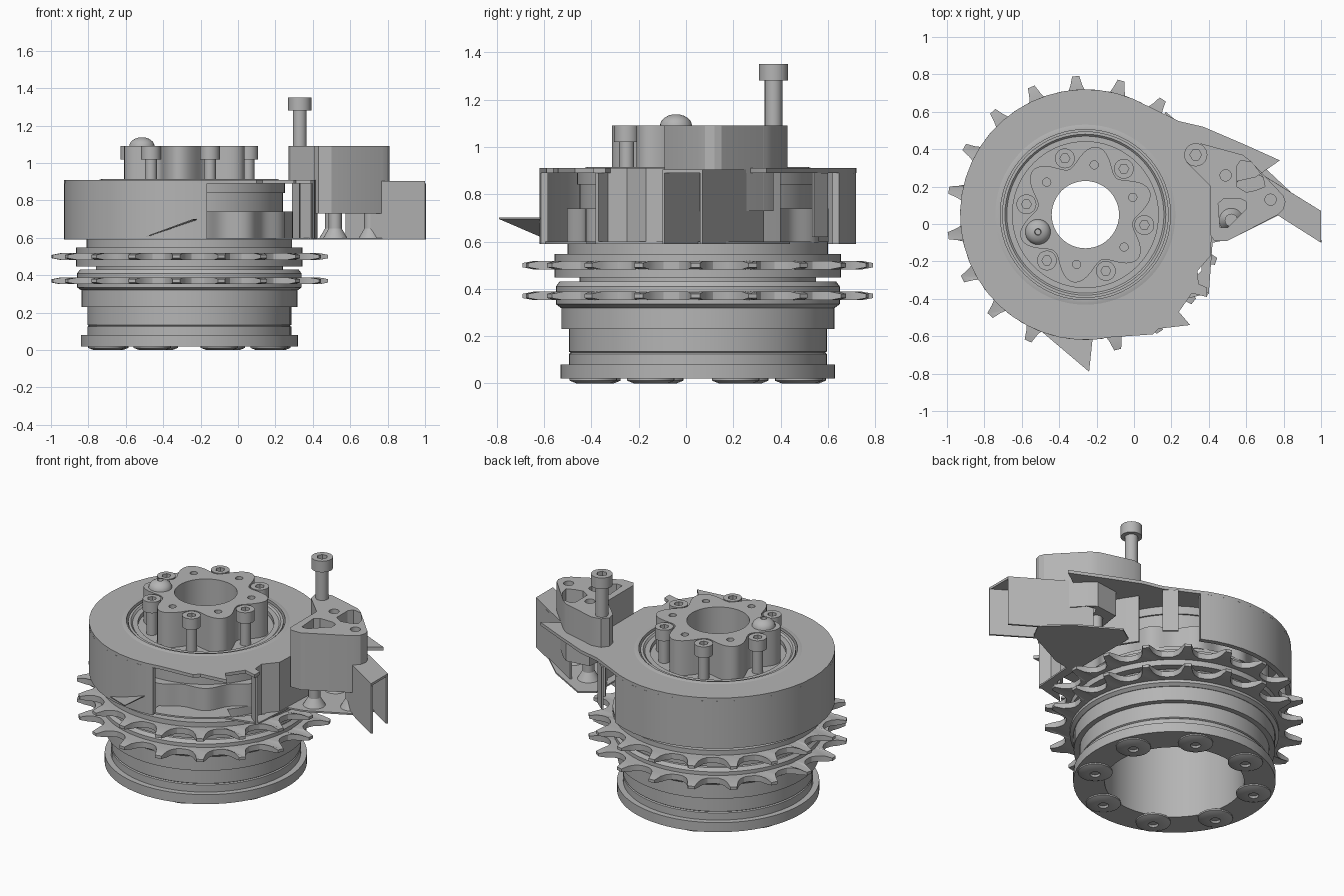
import bpy, bmesh
from math import sin, cos, pi, radians, hypot
from mathutils import Vector

cube = bpy.data.objects.get("Cube")
if cube:
    bpy.data.objects.remove(cube, do_unlink=True)

CX, CY = -0.26, 0.05          # main axis of the assembly

steel = bpy.data.materials.new("grey_steel")
steel.use_nodes = True
GREY = (0.46, 0.46, 0.46, 1)
steel.diffuse_color = GREY
steel.node_tree.nodes["Principled BSDF"].inputs["Base Color"].default_value = GREY


def finish(name, mesh):
    """Weld, orient, shade and link a mesh."""
    bm = bmesh.new()
    bm.from_mesh(mesh)
    bmesh.ops.remove_doubles(bm, verts=bm.verts, dist=0.0002)
    bmesh.ops.recalc_face_normals(bm, faces=bm.faces)
    bm.to_mesh(mesh)
    bm.free()
    mesh.materials.clear()
    mesh.materials.append(steel)
    ob = bpy.data.objects.new(name, mesh)
    bpy.context.collection.objects.link(ob)
    bpy.ops.object.select_all(action='DESELECT')
    ob.select_set(True)
    bpy.context.view_layer.objects.active = ob
    bpy.ops.object.shade_smooth_by_angle(angle=radians(25))
    return ob


def plate(name, loops, z0, z1):
    """Extrude a flat outline; further loops become holes."""
    cu = bpy.data.curves.new(name, 'CURVE')
    cu.dimensions = '2D'
    cu.fill_mode = 'BOTH'
    cu.extrude = (z1 - z0) / 2
    for loop in loops:
        sp = cu.splines.new('POLY')
        sp.points.add(len(loop) - 1)
        for p, (x, y) in zip(sp.points, loop):
            p.co = (x, y, 0, 1)
        sp.use_cyclic_u = True
    tmp = bpy.data.objects.new(name + "_outline", cu)
    bpy.context.collection.objects.link(tmp)
    deps = bpy.context.evaluated_depsgraph_get()
    mesh = bpy.data.meshes.new_from_object(tmp.evaluated_get(deps))
    bpy.data.objects.remove(tmp, do_unlink=True)
    for v in mesh.vertices:
        v.co.z += (z0 + z1) / 2
    return finish(name, mesh)


def lathe(name, profile, x=CX, y=CY, n=72):
    """Spin a closed (radius, height) profile about a vertical axis."""
    bm = bmesh.new()
    rings = [[bm.verts.new((x + r * cos(2 * pi * i / n), y + r * sin(2 * pi * i / n), z))
              for r, z in profile] for i in range(n)]
    m = len(profile)
    for i in range(n):
        a, b = rings[i], rings[(i + 1) % n]
        for j in range(m):
            k = (j + 1) % m
            bm.faces.new((a[j], b[j], b[k], a[k]))
    bmesh.ops.dissolve_degenerate(bm, dist=0.0001, edges=bm.edges)
    mesh = bpy.data.meshes.new(name)
    bm.to_mesh(mesh)
    bm.free()
    return finish(name, mesh)


def polar(r, deg, x=CX, y=CY):
    return (x + r * cos(radians(deg)), y + r * sin(radians(deg)))


def arc(r, a0, a1, n, x=CX, y=CY):
    return [polar(r, a0 + (a1 - a0) * i / n, x, y) for i in range(n + 1)]


def circle(r, x=CX, y=CY, n=48):
    return arc(r, 0, 360, n, x, y)[:-1]


def wave(mid, amp, count, phase, n=180):
    return [polar(mid + amp * cos(count * radians(a - phase)), a)
            for a in (360 * i / n for i in range(n))]


def wall(name, pts, t, z0, z1):
    """Thin upright wall along a path, thickened to its left."""
    inner = []
    for i, p in enumerate(pts):
        d = Vector(pts[min(i + 1, len(pts) - 1)]) - Vector(pts[max(i - 1, 0)])
        d.normalize()
        inner.append((p[0] - d.y * t, p[1] + d.x * t))
    return plate(name, [pts + inner[::-1]], z0, z1)


def socket_bolt(name, x, y, z0, z1, top, r):
    """Cap screw with a hexagonal socket."""
    lathe(name + "_shaft", [(0, z0), (r * 0.6, z0), (r * 0.6, z1), (0, z1)], x, y, 20)
    lathe(name + "_head_base", [(0, z1), (r, z1), (r, top - 0.04), (0, top - 0.04)], x, y, 28)
    plate(name + "_head", [circle(r, x, y, 28), circle(r * 0.5, x, y, 6)], top - 0.04, top)


# Lower drum with flange, grooves and open bore
lathe("drum", [(0.40, 0.02), (0.58, 0.02), (0.58, 0.08), (0.545, 0.08), (0.545, 0.125),
               (0.538, 0.13), (0.545, 0.135), (0.545, 0.23), (0.577, 0.23), (0.577, 0.32),
               (0.58, 0.32), (0.60, 0.335), (0.60, 0.41), (0.585, 0.43), (0.50, 0.43),
               (0.50, 0.447), (0.605, 0.447), (0.605, 0.548), (0.55, 0.548), (0.55, 0.60),
               (0.40, 0.60)])

# Countersunk screws under the flange
for i in range(8):
    x, y = polar(0.47, 20 + 45 * i)
    lathe(f"foot_screw_{i}", [(0, 0.012), (0.025, 0.012), (0.03, 0), (0.07, 0),
                              (0.10, 0.012), (0.10, 0.022), (0, 0.022)], x, y, 28)

# Two toothed chain wheels
TEETH = 19
for name, z in (("lower_chain_wheel", 0.37), ("upper_chain_wheel", 0.50)):
    tooth = [(-9.47, 0.632), (-6.5, 0.637), (-4, 0.66), (-2.6, 0.695), (-1.5, 0.742),
             (1.5, 0.742), (2.6, 0.695), (4, 0.66), (6.5, 0.637)]
    rim = [polar(r, 94 + 360 * i / TEETH + a) for i in range(TEETH) for a, r in tooth]
    ob = plate(name, [rim, circle(0.55)], z - 0.018, z + 0.018)
    for v in ob.data.vertices:          # taper the tooth tips
        if hypot(v.co.x - CX, v.co.y - CY) > 0.72:
            v.co.z = z + (v.co.z - z) * 0.5

# Inner core above the drum
lathe("core", [(0.18, 0.55), (0.50, 0.55), (0.50, 0.85), (0.44, 0.85), (0.44, 0.87), (0.18, 0.87)])
plate("scalloped_flange", [wave(0.535, 0.02, 12, 5), circle(0.45)], 0.595, 0.74)
lathe("seal_ring", [(0.39, 0.86), (0.445, 0.86), (0.445, 0.905), (0.43, 0.905), (0.42, 0.895), (0.39, 0.895)])
lathe("housing_lip", [(0.455, 0.84), (0.51, 0.84), (0.51, 0.90), (0.47, 0.914), (0.455, 0.914)])

# Housing: thin top with its right side drawn out into a mount
right_edge = [(0.10, -0.59), (0.13, -0.56), (0.30, -0.54), (0.24, -0.47), (0.31, -0.37),
              (0.39, -0.39), (0.39, -0.34), (0.345, -0.32), (0.34, -0.25), (0.41, -0.17),
              (0.425, 0.2), (0.65, 0.25), (0.78, 0.34), (0.58, 0.43), (0.37, 0.52), (0.24, 0.55)]
plate("housing_top", [arc(0.67, 60, 282, 28) + right_edge, circle(0.46)], 0.89, 0.91)
wall("housing_wall", arc(0.67, 63, 278, 28), 0.03, 0.59, 0.89)
wall("mount_wall", [(0.40, -0.37), (0.345, -0.33), (0.34, -0.25), (0.41, -0.17),
                    (0.425, 0.2), (0.34, 0.34), (0.30, 0.40)], 0.015, 0.59, 0.89)
wall("corner_strip", [(0.24, 0.54), (0.17, 0.60)], 0.01, 0.62, 0.89)

# Bottom plate of the mount, with the front shelf
plate("mount_floor", [[(0.20, -0.42), (0.40, -0.37), (0.42, -0.10), (0.52, -0.08), (0.80, 0.06),
                       (0.85, 0.16), (0.70, 0.30), (0.45, 0.44), (0.36, 0.38), (0.36, -0.25)]],
      0.59, 0.60)
plate("front_shelf", [arc(0.65, 276, 318, 8) + arc(0.53, 318, 276, 8)], 0.59, 0.60)
blade = [(-0.50, -0.57), (-0.24, -0.79), (-0.22, -0.60)]
ob = plate("torn_blade", [blade], 0.60, 0.606)
for v in ob.data.vertices:
    if v.co.x > -0.4:
        v.co.z += 0.095

# Standoffs between floor and bracket
for i, (x, y) in enumerate([(0.71, 0.12), (0.50, 0.26), (0.52, 0.02)]):
    lathe(f"standoff_{i}", [(0, 0.59), (0.07, 0.59), (0.035, 0.65), (0.035, 0.75), (0, 0.75)], x, y, 24)

# Bracket block with lightening windows
window = [(0.46, -0.02), (0.50, -0.02), (0.60, 0.08), (0.60, 0.12), (0.57, 0.135),
          (0.48, 0.135), (0.45, 0.11)]
slot = [(0.55, 0.20), (0.60, 0.17), (0.65, 0.18), (0.70, 0.20), (0.69, 0.25),
        (0.63, 0.33), (0.57, 0.34), (0.55, 0.31)]
holes = [window, slot, circle(0.03, 0.49, 0.26, 20), circle(0.03, 0.73, 0.13, 20)]
nose = [(0.81, 0.12), (0.80, 0.15), (0.62, 0.34), (0.58, 0.37)]
tail = [(0.41, -0.06), (0.43, -0.09), (0.50, -0.09), (0.77, 0.05), (0.80, 0.08)]
plate("bracket_block", [tail + nose + [(0.36, 0.43), (0.30, 0.42), (0.27, 0.38),
                                       (0.28, 0.33), (0.41, 0.20)]] + holes, 0.91, 1.09)
plate("bracket_lower", [tail + nose + [(0.43, 0.35), (0.41, 0.20)]] + holes, 0.73, 0.91)

# Channel-shaped arm
wall("arm_outer_wall", [(1.0, 0.07), (0.58, 0.33)], 0.012, 0.59, 0.89)
wall("arm_inner_wall", [(0.70, 0.09), (1.0, -0.10)], 0.012, 0.59, 0.89)
plate("arm_web", [[(0.70, 0.09), (1.0, -0.10), (1.0, 0.07), (0.70, 0.255)]], 0.89, 0.905)

# Lobed hub, its screws and one domed screw
lobe_angles = [20 + 60 * i for i in range(6)]
lobe_holes = [circle(0.022, *polar(0.27, a), 14) for a in lobe_angles if a != 200]
plate("lobed_hub", [wave(0.312, 0.055, 6, 20), circle(0.18)] + lobe_holes, 0.86, 1.09)
for i, a in enumerate(lobe_angles):
    socket_bolt(f"hub_bolt_{i}", *polar(0.32, a - 30), 0.86, 1.02, 1.09, 0.053)
x, y = polar(0.27, 200)
dome = [(0.068 * cos(radians(t)), 1.088 + 0.05 * sin(radians(t))) for t in range(0, 76, 15)]
lathe("domed_screw", [(0, 1.085)] + dome + [(0.015, 1.11), (0, 1.11)], x, y, 28)

# Tall clamp bolt
socket_bolt("clamp_bolt", 0.33, 0.37, 0.90, 1.28, 1.35, 0.062)
